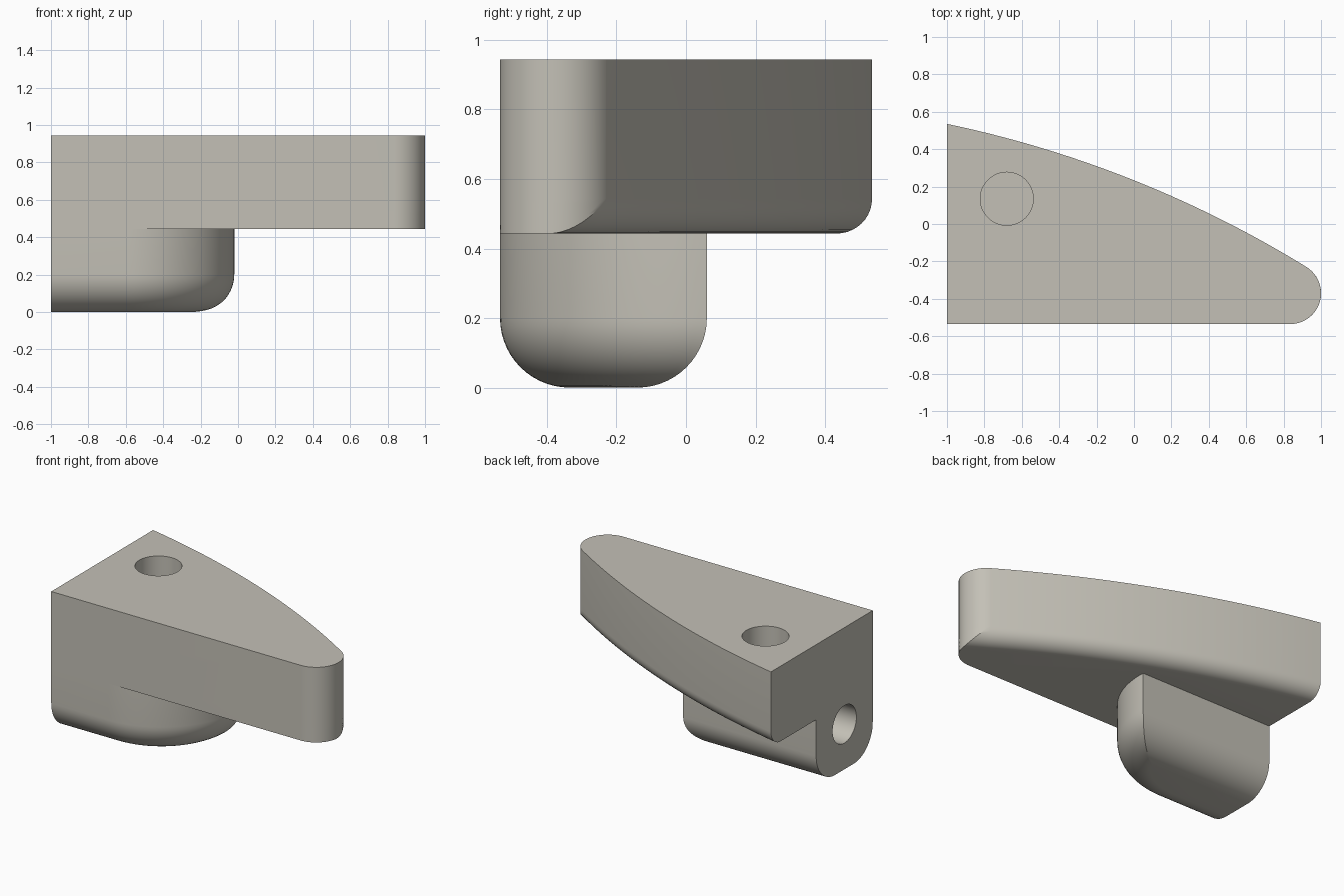
import bpy, bmesh, math

if "Cube" in bpy.data.objects:
    bpy.data.objects.remove(bpy.data.objects["Cube"])

stone = bpy.data.materials.new("warm_grey")
stone.diffuse_color = (0.55, 0.53, 0.47, 1)
stone.use_nodes = True
stone.node_tree.nodes["Principled BSDF"].inputs["Base Color"].default_value = stone.diffuse_color

FRONT, LEFT = -0.535, -1.0
STEP, TOP = 0.443, 0.943


def loft(name, rings):
    """Closed solid through rings of equal point count, bottom to top."""
    bm = bmesh.new()
    loops = [[bm.verts.new(p) for p in ring] for ring in rings]
    n = len(loops[0])
    for a, b in zip(loops, loops[1:]):
        for i in range(n):
            j = (i + 1) % n
            bm.faces.new((a[i], a[j], b[j], b[i]))
    bm.faces.new(loops[0][::-1])
    bm.faces.new(loops[-1])
    bmesh.ops.recalc_face_normals(bm, faces=bm.faces)
    me = bpy.data.meshes.new(name)
    bm.to_mesh(me)
    bm.free()
    me.materials.append(stone)
    ob = bpy.data.objects.new(name, me)
    bpy.context.collection.objects.link(ob)
    return ob


def fillet_levels(radius, steps):
    """(inset, height) pairs of a rounded bottom edge."""
    return [(radius * (1 - math.sin(t)), radius * (1 - math.cos(t)))
            for t in (math.pi / 2 * i / steps for i in range(steps + 1))]


def arc(cx, cy, r, a0, a1, n):
    return [(cx + r * math.cos(a0 + (a1 - a0) * i / n),
             cy + r * math.sin(a0 + (a1 - a0) * i / n)) for i in range(n + 1)]


# Tapered arm: straight front, round nose, gently bowed back
NOSE = (0.835, -0.37, 0.165)
BOW_END, BOW_START = math.radians(58.4), math.radians(78.2)
tx = NOSE[0] + NOSE[2] * math.cos(BOW_END)
ty = NOSE[1] + NOSE[2] * math.sin(BOW_END)
BOW_R = (tx - LEFT) / (math.cos(BOW_END) - math.cos(BOW_START))
bow_x, bow_y = tx - BOW_R * math.cos(BOW_END), ty - BOW_R * math.sin(BOW_END)


def arm_outline(d):
    cx, cy, r = NOSE
    pts = [(LEFT, FRONT)]
    pts += arc(cx, cy, r, -math.pi / 2, BOW_END - math.acos((r - d) / r) - 1e-3, 24)
    end = math.acos((LEFT - bow_x) / (BOW_R - d))
    pts += arc(bow_x, bow_y, BOW_R - d, BOW_END, end, 28)
    return pts


levels = [(d, STEP + h) for d, h in fillet_levels(0.1, 10)] + [(0, TOP)]
body = loft("bracket_body", [[(x, y, z) for x, y in arm_outline(d)] for d, z in levels])


# Lower boss: rounded underside and a large rounded front right corner
def boss_outline(d):
    r, back = 0.56 - d, 0.06 - d
    a1 = math.asin((back - 0.025) / r)
    return [(LEFT, FRONT + d)] + arc(-0.58, 0.025, r, -math.pi / 2, a1, 32) + [(LEFT, back)]


levels = fillet_levels(0.2, 14) + [(0, 0.6)]
boss = loft("lower_boss", [[(x, y, z) for x, y in boss_outline(d)] for d, z in levels])

# Blind holes: one down from the top, one in from the left end
circle = [(math.cos(math.tau * i / 48), math.sin(math.tau * i / 48)) for i in range(48)]
top_hole = loft("top_hole_cutter", [
    [(-0.68 + 0.142 * c, 0.135 + 0.142 * s, z) for c, s in circle] for z in (0.54, 1.1)])
end_hole = loft("end_hole_cutter", [
    [(x, -0.238 + 0.125 * c, 0.30 + 0.125 * s) for c, s in circle] for x in (-1.1, -0.5)])

# Join the parts and cut the holes
bpy.context.view_layer.objects.active = body
body.select_set(True)
for tool, op in ((boss, 'UNION'), (top_hole, 'DIFFERENCE'), (end_hole, 'DIFFERENCE')):
    mod = body.modifiers.new(tool.name, 'BOOLEAN')
    mod.operation, mod.solver, mod.object = op, 'EXACT', tool
    bpy.ops.object.modifier_apply(modifier=mod.name)
    bpy.data.objects.remove(tool)
bpy.ops.object.shade_smooth_by_angle(angle=math.radians(25))
